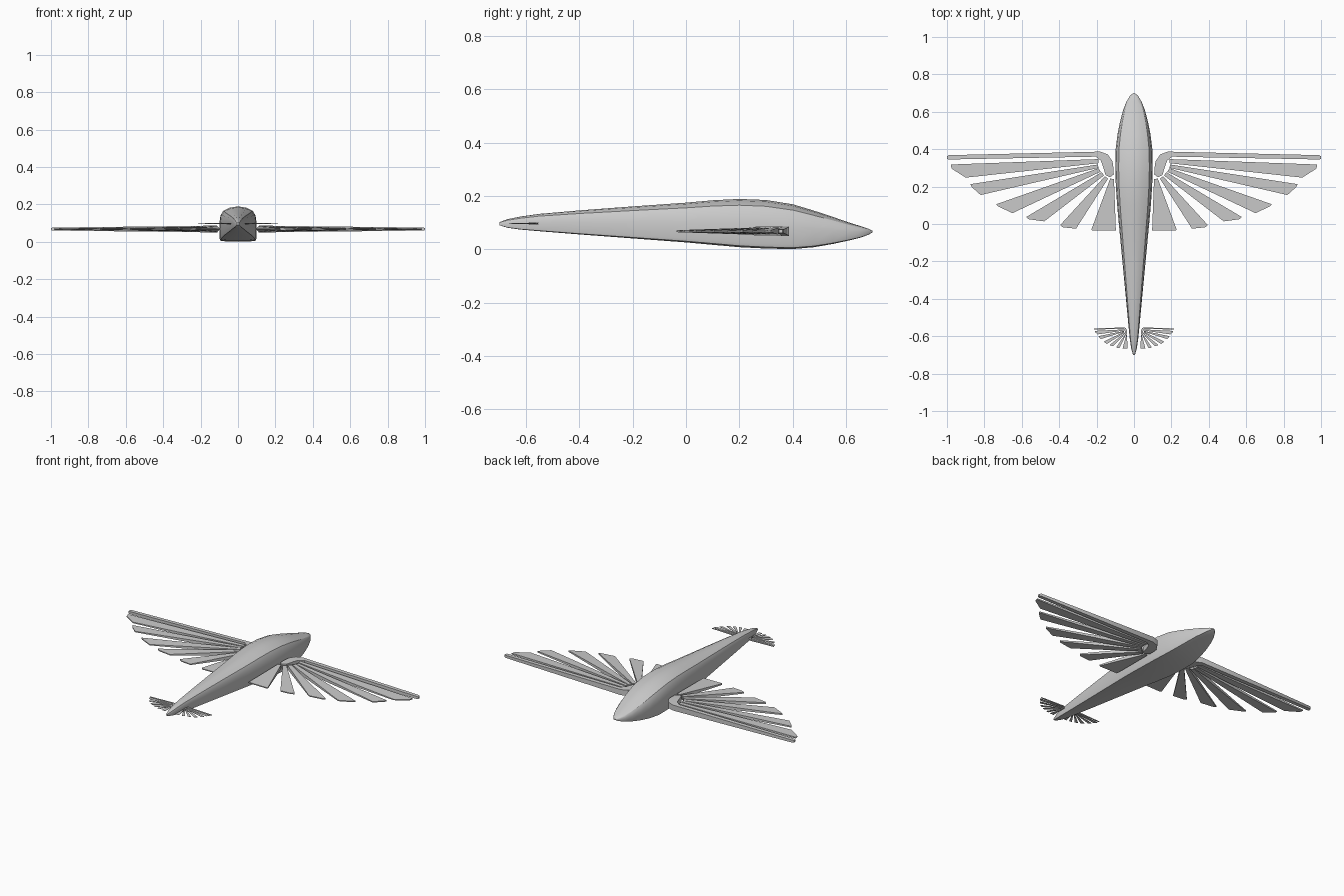
import bpy, bmesh, math


def finish(name, bm):
    bmesh.ops.recalc_face_normals(bm, faces=bm.faces[:])
    me = bpy.data.meshes.new(name)
    bm.to_mesh(me)
    bm.free()
    ob = bpy.data.objects.new(name, me)
    bpy.context.collection.objects.link(ob)
    bpy.ops.object.select_all(action='DESELECT')
    ob.select_set(True)
    bpy.context.view_layer.objects.active = ob
    bpy.ops.object.shade_smooth_by_angle(angle=math.radians(30))
    return ob


# Body: loft of boxy sections with a domed back (y, half width, bottom, top)
stations = [
    (-0.70, 0.005, 0.090, 0.102), (-0.67, 0.014, 0.081, 0.113),
    (-0.62, 0.022, 0.074, 0.123), (-0.55, 0.029, 0.068, 0.133),
    (-0.40, 0.043, 0.056, 0.146), (-0.20, 0.062, 0.041, 0.161),
    (0.00, 0.081, 0.026, 0.175), (0.10, 0.090, 0.017, 0.184),
    (0.20, 0.097, 0.008, 0.189), (0.30, 0.100, 0.003, 0.185),
    (0.40, 0.098, 0.001, 0.169), (0.48, 0.088, 0.008, 0.145),
    (0.55, 0.074, 0.020, 0.122), (0.61, 0.058, 0.033, 0.101),
    (0.655, 0.040, 0.044, 0.087), (0.685, 0.022, 0.055, 0.077),
    (0.70, 0.004, 0.064, 0.069)]
half = [(0.0, 0.0), (0.6, 0.0), (0.96, 0.03), (1.0, 0.10), (1.0, 0.50),
        (0.94, 0.75), (0.82, 0.87), (0.45, 0.965), (0.0, 1.0)]
section = half + [(-x, z) for x, z in half[-2:0:-1]]

bm = bmesh.new()
rings = [[bm.verts.new((x * w, y, zb + z * (zt - zb))) for x, z in section]
         for y, w, zb, zt in stations]
n = len(section)
for a, b in zip(rings, rings[1:]):
    for i in range(n):
        j = (i + 1) % n
        bm.faces.new((a[i], a[j], b[j], b[i]))
bm.faces.new(rings[0])
bm.faces.new(rings[-1])
finish("body", bm)

# Feather outlines in plan: root front, tip front, tip back, root back
feathers = [
    [(0.19, 0.347), (0.98, 0.318), (0.975, 0.296), (0.90, 0.248), (0.19, 0.325)],
    [(0.193, 0.318), (0.875, 0.213), (0.868, 0.198), (0.82, 0.155), (0.19, 0.300)],
    [(0.19, 0.298), (0.738, 0.105), (0.728, 0.095), (0.65, 0.058), (0.178, 0.280)],
    [(0.173, 0.277), (0.577, 0.037), (0.565, 0.026), (0.48, 0.014), (0.160, 0.260)],
    [(0.156, 0.255), (0.395, -0.006), (0.38, -0.018), (0.31, -0.025), (0.138, 0.243)],
    [(0.127, 0.243), (0.228, -0.030), (0.222, -0.036), (0.097, -0.034), (0.107, 0.240)]]

# Leading arm: paired outer and inner edge points with half thickness
arm = [(0.108, 0.265, 0.128, 0.250, 0.014), (0.110, 0.30, 0.152, 0.262, 0.017),
       (0.115, 0.335, 0.166, 0.308, 0.018), (0.14, 0.372, 0.178, 0.340, 0.018),
       (0.18, 0.387, 0.205, 0.360, 0.017), (0.99, 0.368, 0.99, 0.345, 0.008),
       (1.0, 0.362, 1.0, 0.348, 0.006)]


def fan(name, place, sz, z0):
    """Build one feathered fan; place maps the plan point to its final spot."""
    def vert(bm, x, y, dz):
        px, py = place(x, y)
        return bm.verts.new((px, py, z0 + dz * sz))

    obs = []
    # Arm
    bm = bmesh.new()
    loops = []
    for xo, yo, xi, yi, t in arm:
        loops.append([vert(bm, xo, yo, -t), vert(bm, xi, yi, -t),
                      vert(bm, xi, yi, t), vert(bm, xo, yo, t)])
    for a, b in zip(loops, loops[1:]):
        for i in range(4):
            j = (i + 1) % 4
            bm.faces.new((a[i], a[j], b[j], b[i]))
    bm.faces.new(loops[0])
    bm.faces.new(loops[-1])
    obs.append(finish(name + "_arm", bm))
    # Feathers: wedges, thick at the root and thin at the tip
    for k, pts in enumerate(feathers):
        bm = bmesh.new()
        ts = [0.013, 0.004, 0.003, 0.003, 0.013]
        top = [vert(bm, x, y, t) for (x, y), t in zip(pts, ts)]
        bot = [vert(bm, x, y, -t) for (x, y), t in zip(pts, ts)]
        bm.faces.new(top)
        bm.faces.new(bot)
        for i in range(5):
            j = (i + 1) % 5
            bm.faces.new((top[i], top[j], bot[j], bot[i]))
        obs.append(finish(f"{name}_feather_{k + 1}", bm))
    # Mirror to the other side
    for ob in obs:
        ob.modifiers.new("mirror", 'MIRROR').use_axis[0] = True


fan("wing", lambda x, y: (x, y), 1.0, 0.068)
fan("tail", lambda x, y: (0.037 + (x - 0.107) * 0.198,
                          -0.553 + (y - 0.387) * 0.268), 0.2, 0.097)
